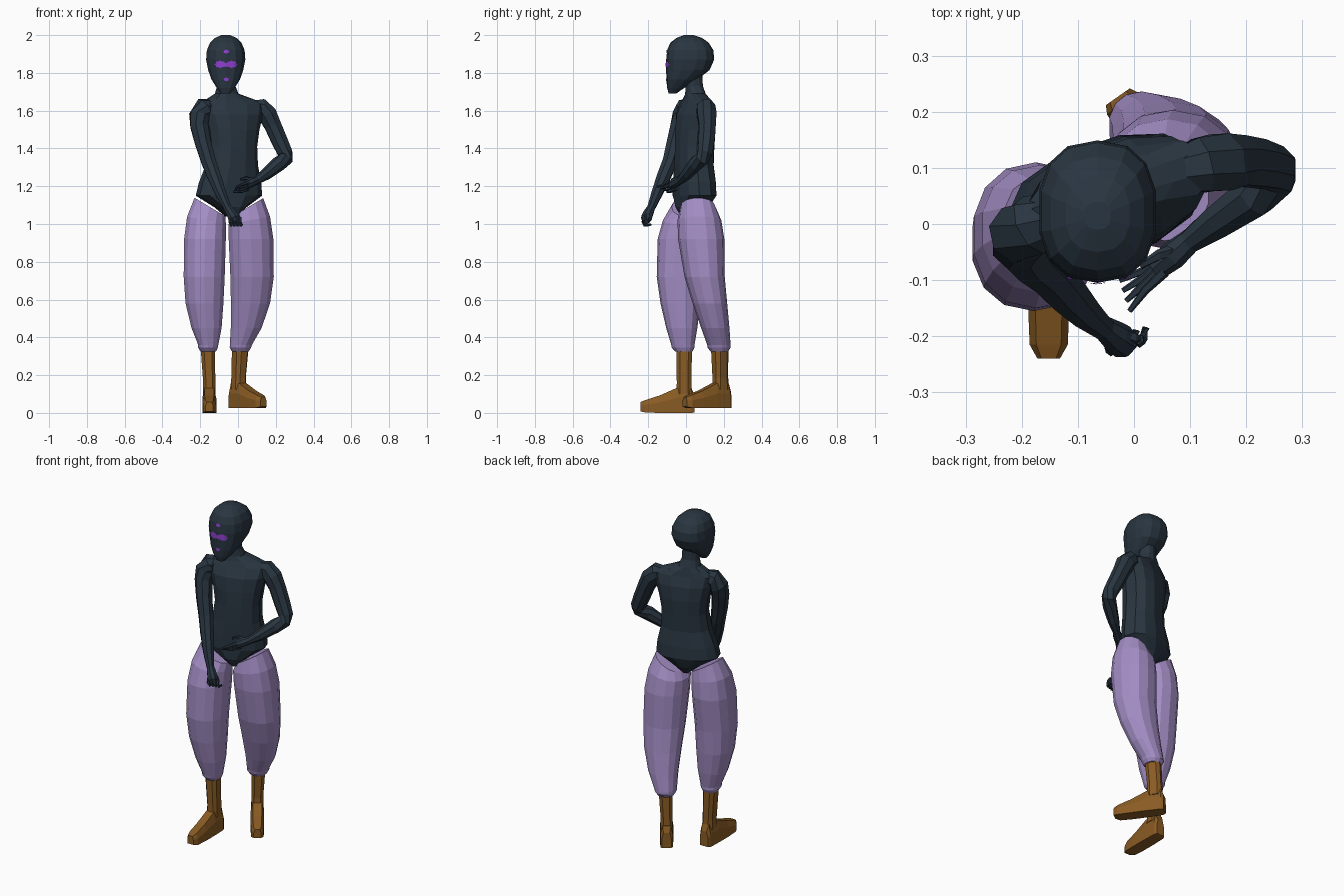
import bpy, bmesh, math
from mathutils import Vector, Matrix
from mathutils.bvhtree import BVHTree


def material(name, rgb):
    m = bpy.data.materials.new(name)
    m.diffuse_color = (*rgb, 1)
    return m


SLATE = material("dark slate", (0.022, 0.036, 0.052))
LILAC = material("lilac cloth", (0.37, 0.27, 0.56))
BROWN = material("brown leather", (0.25, 0.105, 0.017))
VIOLET = material("violet marking", (0.27, 0.05, 0.63))


def finish(name, bm, mat):
    me = bpy.data.meshes.new(name)
    bm.to_mesh(me)
    bm.free()
    me.materials.append(mat)
    ob = bpy.data.objects.new(name, me)
    bpy.context.collection.objects.link(ob)
    return ob


def loft(name, rings, mat):
    """Skin a list of equal-length point rings and cap both ends."""
    bm = bmesh.new()
    vs = [[bm.verts.new(p) for p in r] for r in rings]
    n = len(vs[0])
    for a, b in zip(vs, vs[1:]):
        for i in range(n):
            j = (i + 1) % n
            bm.faces.new((a[i], a[j], b[j], b[i]))
    bm.faces.new(vs[0])
    bm.faces.new(vs[-1])
    bmesh.ops.recalc_face_normals(bm, faces=bm.faces)
    return finish(name, bm, mat)


def ring(cx, cy, z, rx, ry, yaw=0, n=12, p=0.85, tilt=0):
    """Horizontal, slightly squared ellipse; tilt raises z along x."""
    out = []
    for i in range(n):
        a = 2 * math.pi * (i + 0.5) / n
        c, s = math.cos(a), math.sin(a)
        v = Vector((math.copysign(abs(c) ** p, c) * rx, math.copysign(abs(s) ** p, s) * ry, 0))
        v.rotate(Matrix.Rotation(yaw, 3, 'Z'))
        out.append(v + Vector((cx, cy, z + tilt * v.x)))
    return out


def tube(name, pts, mat, n=8):
    """Limb along points (x, y, z, radius)."""
    P = [Vector(q[:3]) for q in pts]
    rings = []
    for i, q in enumerate(pts):
        t = (P[min(i + 1, len(P) - 1)] - P[max(i - 1, 0)]).normalized()
        u = t.cross(Vector((0.3, 1, 0.2))).normalized()
        w = t.cross(u)
        rings.append([P[i] + (u * math.cos(2 * math.pi * k / n) + w * math.sin(2 * math.pi * k / n)) * q[3]
                      for k in range(n)])
    return loft(name, rings, mat)


# Torso with neck, turned a little to the figure's left
YAW = math.radians(19)
loft("torso", [ring(*r, YAW) for r in [
    (-0.035, 0.03, 1.04, 0.025, 0.06), (-0.04, 0.035, 1.09, 0.085, 0.09),
    (-0.048, 0.045, 1.15, 0.18, 0.103), (-0.042, 0.045, 1.22, 0.168, 0.103),
    (-0.033, 0.042, 1.31, 0.14, 0.098), (-0.028, 0.046, 1.41, 0.13, 0.099),
    (-0.028, 0.05, 1.50, 0.143, 0.1), (-0.028, 0.052, 1.58, 0.165, 0.092),
    (-0.028, 0.057, 1.635, 0.18, 0.068), (-0.045, 0.055, 1.665, 0.12, 0.058),
    (-0.06, 0.05, 1.69, 0.062, 0.052), (-0.062, 0.043, 1.73, 0.048, 0.045),
    (-0.063, 0.04, 1.80, 0.047, 0.045)]], SLATE)

# Head
HX = -0.065
head_rings = [ring(HX, (a + b) / 2, z, rx, (b - a) / 2, 0, 14, 0.82) for z, rx, a, b in [
    (1.692, 0.026, -0.092, -0.05), (1.72, 0.048, -0.1, -0.01), (1.765, 0.077, -0.104, 0.06),
    (1.815, 0.095, -0.105, 0.125), (1.87, 0.106, -0.105, 0.149), (1.92, 0.102, -0.1, 0.145),
    (1.96, 0.085, -0.083, 0.12), (1.985, 0.058, -0.05, 0.085), (2.0, 0.024, -0.01, 0.04)]]
head = loft("head", head_rings, SLATE)

# Face markings: jagged thin patches laid on the front of the head
probe = bmesh.new()
probe.from_mesh(head.data)
tree = BVHTree.FromBMesh(probe)
probe.free()


def marking(name, x, z, rx, rz, n=16):
    def on_face(px, pz):
        hit = tree.ray_cast(Vector((px, -1, pz)), Vector((0, 1, 0)))[0]
        return Vector((px, hit.y - 0.003, pz))
    bm = bmesh.new()
    mid = bm.verts.new(on_face(x, z))
    loops = []
    for s in (0.5, 1):
        loops.append([])
        for k in range(n):
            a, f = 2 * math.pi * k / n, s * (0.78 if k % 2 else 1)
            loops[-1].append(bm.verts.new(on_face(x + rx * f * math.cos(a), z + rz * f * math.sin(a))))
    for k in range(n):
        j = (k + 1) % n
        bm.faces.new((mid, loops[0][k], loops[0][j]))
        bm.faces.new((loops[0][k], loops[1][k], loops[1][j], loops[0][j]))
    return finish(name, bm, VIOLET)


marking("forehead_mark", -0.062, 1.912, 0.017, 0.011)
for i, ex in enumerate((-0.094, -0.034)):
    marking(f"eye_{i}", ex, 1.845, 0.032, 0.021)
marking("nose_mark", -0.064, 1.843, 0.014, 0.012)
marking("mouth", -0.062, 1.766, 0.015, 0.011)

# Arms: shoulder, elbow, wrist, palm
tube("right_arm", [
    (-0.13, 0.02, 1.625, 0.04), (-0.18, -0.002, 1.615, 0.055), (-0.205, -0.018, 1.575, 0.056),
    (-0.205, -0.035, 1.52, 0.051), (-0.185, -0.06, 1.43, 0.046), (-0.155, -0.085, 1.33, 0.042),
    (-0.125, -0.118, 1.25, 0.039), (-0.09, -0.155, 1.16, 0.031), (-0.055, -0.185, 1.085, 0.022),
    (-0.035, -0.2, 1.055, 0.028), (-0.02, -0.21, 1.03, 0.03), (-0.012, -0.212, 1.012, 0.02)], SLATE)
tube("left_arm", [
    (0.07, 0.09, 1.615, 0.04), (0.12, 0.105, 1.615, 0.053), (0.155, 0.11, 1.58, 0.055),
    (0.185, 0.113, 1.52, 0.048), (0.22, 0.108, 1.44, 0.046), (0.25, 0.1, 1.375, 0.042),
    (0.252, 0.085, 1.345, 0.04), (0.215, 0.05, 1.318, 0.04), (0.15, 0.005, 1.265, 0.032),
    (0.1, -0.03, 1.232, 0.022), (0.07, -0.055, 1.22, 0.026), (0.04, -0.08, 1.205, 0.021)], SLATE)

# Fingers: right hand curled, left hand stretched
for i in range(4):
    d = i * 0.017
    tube(f"right_finger_{i}", [
        (-0.043 + d, -0.218 + d * 0.25, 1.035, 0.01), (-0.041 + d, -0.226 + d * 0.3, 1.01, 0.01),
        (-0.035 + d, -0.218 + d * 0.3, 0.993, 0.009), (-0.03 + d, -0.2 + d * 0.3, 0.997, 0.007)], SLATE, 5)
    tube(f"left_finger_{i}", [
        (0.055, -0.085 + i * 0.012, 1.222 - i * 0.012, 0.01),
        (0.02, -0.118 + i * 0.012, 1.208 - i * 0.012, 0.008),
        (-0.008 - i * 0.006, -0.155 + i * 0.018, 1.197 - i * 0.009, 0.005)], SLATE, 5)
tube("right_thumb", [(-0.035, -0.195, 1.06, 0.013), (-0.002, -0.205, 1.045, 0.012),
                     (0.012, -0.205, 1.02, 0.008)], SLATE, 5)
tube("left_thumb", [(0.08, -0.045, 1.23, 0.013), (0.045, -0.055, 1.243, 0.01),
                    (0.012, -0.075, 1.235, 0.006)], SLATE, 5)


# Baggy trouser legs: rows are (z, x min, x max, y min, y max)
def trouser(name, rows, tilt):
    rings = []
    for i, (z, x0, x1, y0, y1) in enumerate(rows):
        rings.append(ring((x0 + x1) / 2, (y0 + y1) / 2, z, (x1 - x0) / 2, (y1 - y0) / 2, 0, 14, 0.9,
                          tilt if i == 0 else tilt * 0.3 if i == 1 else 0))
    loft(name, rings, LILAC)


trouser("right_trouser", [
    (1.09, -0.232, -0.065, -0.075, 0.09), (1.02, -0.272, -0.062, -0.122, 0.105),
    (0.92, -0.288, -0.062, -0.15, 0.11), (0.72, -0.29, -0.068, -0.155, 0.085),
    (0.58, -0.28, -0.075, -0.135, 0.075), (0.45, -0.248, -0.085, -0.105, 0.06),
    (0.36, -0.212, -0.103, -0.078, 0.045), (0.345, -0.212, -0.106, -0.075, 0.045),
    (0.325, -0.2, -0.115, -0.058, 0.035)], -0.6)
trouser("left_trouser", [
    (1.09, -0.025, 0.135, -0.03, 0.155), (1.02, -0.052, 0.172, -0.045, 0.187),
    (0.92, -0.052, 0.19, -0.042, 0.203), (0.72, -0.043, 0.192, -0.008, 0.205),
    (0.58, -0.04, 0.172, 0.035, 0.218), (0.45, -0.04, 0.127, 0.08, 0.23),
    (0.36, -0.045, 0.075, 0.112, 0.236), (0.345, -0.045, 0.07, 0.115, 0.236),
    (0.325, -0.033, 0.058, 0.13, 0.222)], 0.6)


# Boots: box-like foot with chamfered top, and a shaft into the trouser
def boot(side, x, y, z, yaw, top):
    place = Matrix.Translation((x, y, z)) @ Matrix.Rotation(yaw, 4, 'Z')
    rings = []
    for ly, w, z0, h in [(0.045, 0.026, 0.003, 0.09), (0.03, 0.034, 0, 0.13), (-0.05, 0.037, 0, 0.132),
                         (-0.14, 0.037, 0, 0.092), (-0.215, 0.034, 0.002, 0.066), (-0.24, 0.02, 0.008, 0.05)]:
        rings.append([place @ Vector((px * w, ly, z0 + pz * h)) for px, pz in
                      [(-1, 0), (1, 0), (1, 0.6), (0.65, 1), (-0.65, 1), (-1, 0.6)]])
    loft(side + "_foot", rings, BROWN)
    a = place @ Vector((0, -0.01, 0.1))
    loft(side + "_boot_shaft", [ring(a.x, a.y, a.z, 0.036, 0.043, yaw, 8, 0.7),
                                ring(a.x, a.y, a.z + 0.06, 0.034, 0.041, yaw, 8, 0.7),
                                ring(top[0], top[1], 0.345, 0.04, 0.044, yaw, 8, 0.7)], BROWN)


boot("right", -0.152, 0.0, 0.0, 0.0, (-0.16, -0.01))
boot("left", -0.003, 0.19, 0.025, math.radians(35), (0.012, 0.178))
